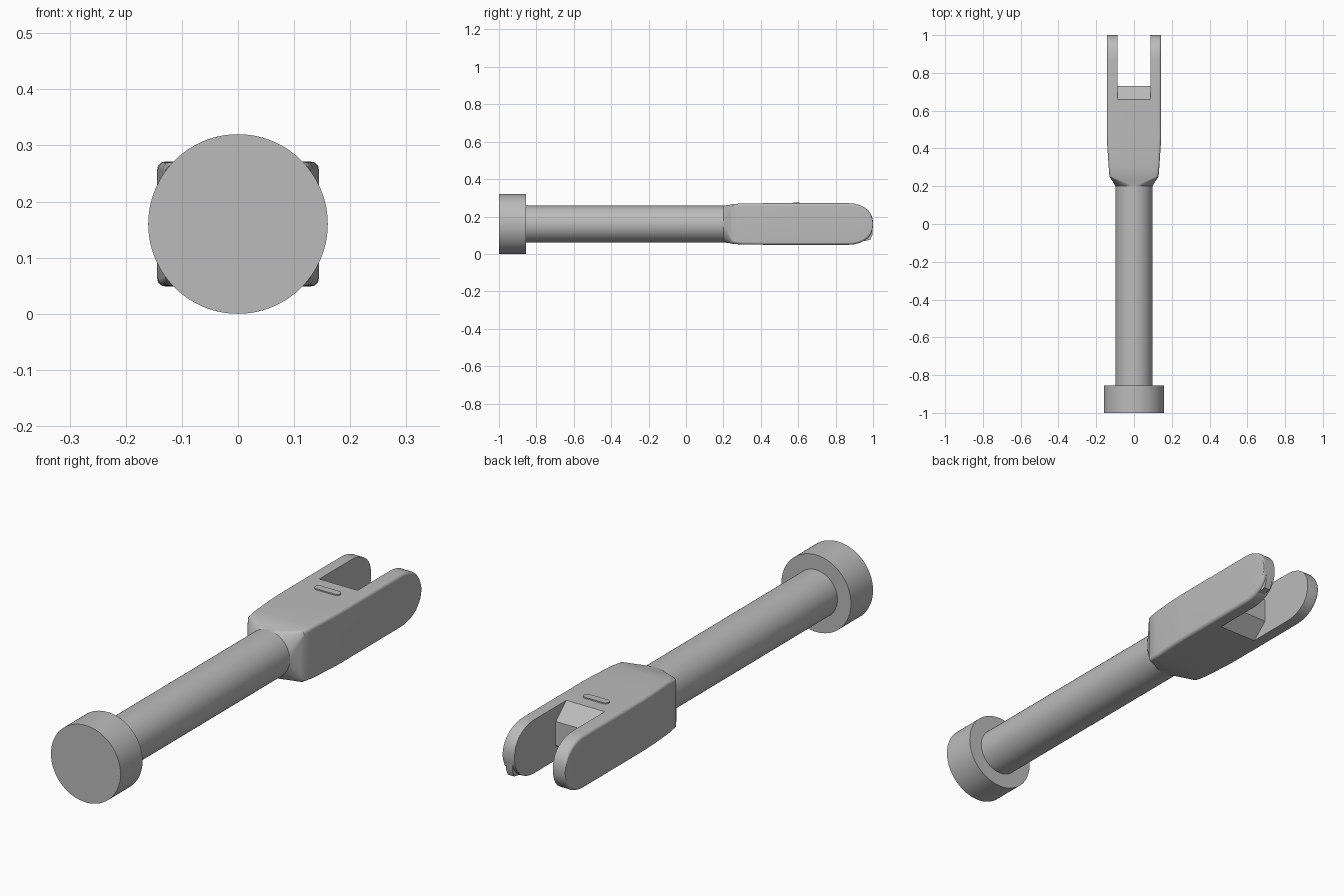
import bpy, bmesh, math

cube = bpy.data.objects.get("Cube")
if cube:
    bpy.data.objects.remove(cube, do_unlink=True)

AXIS_Z = 0.16
steel = bpy.data.materials.new("plain grey")
steel.use_nodes = True
GREY = (0.5, 0.5, 0.5, 1)
steel.diffuse_color = GREY
steel.node_tree.nodes["Principled BSDF"].inputs["Base Color"].default_value = GREY


def make_object(name, bm):
    bmesh.ops.recalc_face_normals(bm, faces=bm.faces)
    mesh = bpy.data.meshes.new(name)
    bm.to_mesh(mesh)
    bm.free()
    obj = bpy.data.objects.new(name, mesh)
    bpy.context.collection.objects.link(obj)
    mesh.materials.append(steel)
    return obj


def smooth(obj, degrees=35):
    bpy.ops.object.select_all(action='DESELECT')
    obj.select_set(True)
    bpy.context.view_layer.objects.active = obj
    bpy.ops.object.shade_smooth_by_angle(angle=math.radians(degrees))


def rounded_rect(w, h, r, steps=12):
    """Outline of a rectangle with half sizes w, h and corner radius r."""
    r = min(r, w, h)
    points = []
    for corner, (sx, sz) in enumerate([(1, 1), (-1, 1), (-1, -1), (1, -1)]):
        for i in range(steps + 1):
            a = math.pi / 2 * (corner + i / steps)
            points.append((sx * (w - r) + r * math.cos(a), sz * (h - r) + r * math.sin(a)))
    return points


def loft(name, sections):
    """Skin rounded rectangles (y, half width, half height, radius) along y."""
    bm = bmesh.new()
    rings = [[bm.verts.new((x, y, AXIS_Z + z)) for x, z in rounded_rect(w, h, r)]
             for y, w, h, r in sections]
    for a, b in zip(rings, rings[1:]):
        for i in range(len(a)):
            j = (i + 1) % len(a)
            bm.faces.new((a[i], a[j], b[j], b[i]))
    bm.faces.new(rings[0])
    bm.faces.new(rings[-1])
    bmesh.ops.remove_doubles(bm, verts=bm.verts, dist=0.00001)
    return make_object(name, bm)


def extrude_outline(name, points, depth):
    """Solid from a flat outline pushed along depth."""
    bm = bmesh.new()
    face = bm.faces.new([bm.verts.new(p) for p in points])
    moved = bmesh.ops.extrude_face_region(bm, geom=[face])["geom"]
    bmesh.ops.translate(bm, vec=depth, verts=[v for v in moved if isinstance(v, bmesh.types.BMVert)])
    return make_object(name, bm)


def cylinder(name, radius, y0, y1):
    bpy.ops.mesh.primitive_cylinder_add(vertices=96, radius=radius, depth=y1 - y0,
                                        location=(0, (y0 + y1) / 2, AXIS_Z),
                                        rotation=(math.pi / 2, 0, 0))
    obj = bpy.context.object
    obj.name = name
    obj.data.materials.append(steel)
    smooth(obj)


# Round end knob and shaft
cylinder("end_knob", 0.16, -1, -0.855)
cylinder("shaft", 0.098, -0.86, 0.205)

# Fork body: round neck flaring to a block, then rounded prong tips
sections = [(0.2, 0.098, 0.098, 0.098), (0.215, 0.106, 0.1, 0.075),
            (0.235, 0.12, 0.103, 0.04), (0.25, 0.13, 0.106, 0.016),
            (0.3, 0.134, 0.11, 0.014), (0.42, 0.142, 0.111, 0.014),
            (0.48, 0.144, 0.111, 0.014), (0.7, 0.144, 0.111, 0.014)]
for i in range(13):
    a = math.pi / 2 * i / 13
    sections.append((0.87 + 0.13 * math.sin(a), 0.144, 0.111 * math.cos(a) ** 0.85, 0.014))
sections.append((1, 0.142, 0.006, 0.005))
fork = loft("fork_body", sections)

# Slot between the prongs, with a floor sloping out to the top and bottom
slot_profile = [(1.1, -0.2), (0.59, -0.2), (0.66, -0.111), (0.73, -0.05),
                (0.73, 0.05), (0.66, 0.111), (0.59, 0.2), (1.1, 0.2)]
slot = extrude_outline("slot_cutter", [(-0.088, y, AXIS_Z + z) for y, z in slot_profile],
                       (0.176, 0, 0))
slot.hide_render = True
cut = fork.modifiers.new("slot", 'BOOLEAN')
cut.operation = 'DIFFERENCE'
cut.solver = 'EXACT'
cut.object = slot
bpy.context.view_layer.objects.active = fork
fork.select_set(True)
bpy.ops.object.modifier_apply(modifier=cut.name)
bpy.data.objects.remove(slot, do_unlink=True)
smooth(fork)

# Small raised pill on top of the fork
pill = extrude_outline("top_pill", [(x, 0.59 + y, AXIS_Z + 0.108)
                                    for x, y in rounded_rect(0.058, 0.016, 0.016, 8)][::1],
                       (0, 0, 0.008))
smooth(pill)

# Little lug under the left prong tip
lug_profile = [(0.9, -0.1), (0.985, -0.085), (0.996, -0.06), (0.998, 0.0), (0.95, 0.0)]
lug = extrude_outline("tip_lug", [(0.1, y, AXIS_Z + z) for y, z in lug_profile], (0.03, 0, 0))
smooth(lug)
